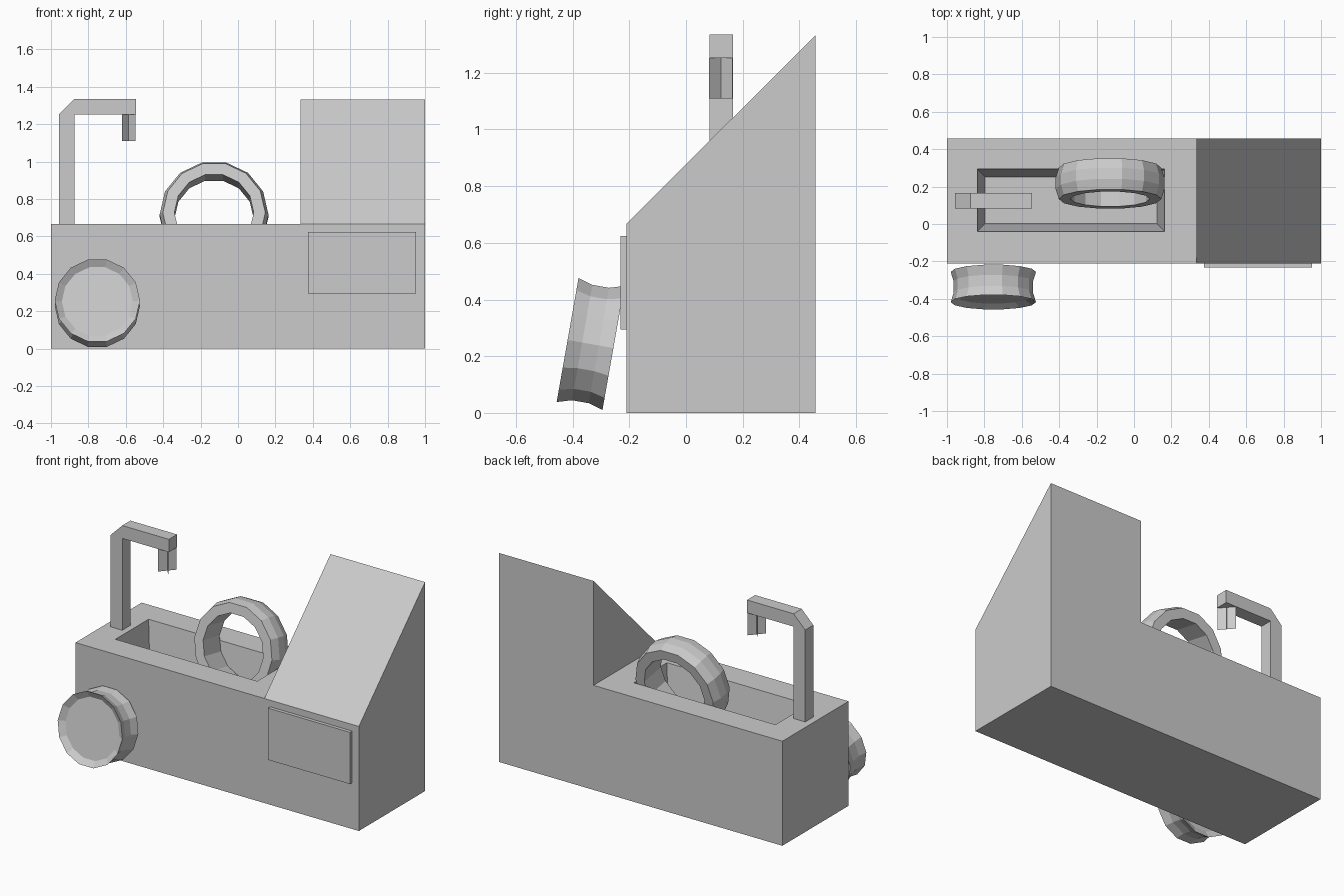
import bpy, bmesh, math
from mathutils import Matrix, Vector

if "Cube" in bpy.data.objects:
    bpy.data.objects.remove(bpy.data.objects["Cube"])


def finish(name, bm):
    bmesh.ops.recalc_face_normals(bm, faces=bm.faces)
    me = bpy.data.meshes.new(name)
    bm.to_mesh(me)
    bm.free()
    ob = bpy.data.objects.new(name, me)
    bpy.context.collection.objects.link(ob)
    return ob


def extrude_xz(profile, y0, y1):
    """Front-view outline extruded along y."""
    bm = bmesh.new()
    face = bm.faces.new([bm.verts.new((x, y0, z)) for x, z in profile])
    new = bmesh.ops.extrude_face_region(bm, geom=[face])["geom"]
    bmesh.ops.translate(bm, vec=(0, y1 - y0, 0),
                        verts=[v for v in new if isinstance(v, bmesh.types.BMVert)])
    bmesh.ops.recalc_face_normals(bm, faces=bm.faces)
    return bm


def wheel(name, profile, centre, tilt, closed, sides=14):
    """Lathe a (radius, depth) profile round the y axis, then lean it back."""
    bm = bmesh.new()
    rings = []
    for r, d in profile:
        rings.append([bm.verts.new((r * math.cos(2 * math.pi * i / sides), d,
                                    r * math.sin(2 * math.pi * i / sides)))
                      for i in range(sides)])
    pairs = list(zip(rings, rings[1:]))
    if closed:
        pairs.append((rings[-1], rings[0]))
    else:
        bm.faces.new(rings[0])
        bm.faces.new(rings[-1])
    for a, b in pairs:
        for i in range(sides):
            j = (i + 1) % sides
            bm.faces.new((a[i], a[j], b[j], b[i]))
    ob = finish(name, bm)
    ob.data.transform(Matrix.Translation(centre) @ Matrix.Rotation(math.radians(-tilt), 4, 'X'))
    return ob


# Body: stepped block, front of the tall end pulled down into a slope
TOP, FRONT, BACK = 0.667, -0.21, 0.457
bm = extrude_xz([(-1, 0), (1, 0), (1, 1.333), (0.333, 1.333), (0.333, TOP), (-1, TOP)], FRONT, BACK)
for v in bm.verts:
    if v.co.y < 0 and v.co.z > 1:
        v.co.z = TOP
bmesh.ops.remove_doubles(bm, verts=bm.verts, dist=0.001)
bm.normal_update()
deck = next(f for f in bm.faces if f.normal.z > 0.9)

# Basin: rim opening, then tapered walls down to the floor
for hx, hy, z in ((0.5, 0.167, TOP), (0.46, 0.125, 0.35)):
    bmesh.ops.inset_individual(bm, faces=[deck], thickness=0.03)
    mid = deck.calc_center_median()
    for v in deck.verts:
        v.co = Vector((-0.337 + math.copysign(hx, v.co.x - mid.x),
                       0.127 + math.copysign(hy, v.co.y - mid.y), z))
finish("body", bm)

# Front panel
finish("front_panel", extrude_xz([(0.375, 0.295), (0.953, 0.295), (0.953, 0.625), (0.375, 0.625)],
                                 -0.232, FRONT))

# Spout: post and arm with a chamfered elbow
finish("spout", extrude_xz([(-0.957, TOP), (-0.875, TOP), (-0.875, 1.253), (-0.546, 1.253),
                            (-0.546, 1.335), (-0.875, 1.335), (-0.957, 1.253)], 0.083, 0.165))

# Water stream: two crossed sheets under the spout
bm = bmesh.new()
for s in (-1, 1):
    bm.faces.new([bm.verts.new((-0.585 + k * 0.036, 0.123 + k * s * 0.041, z))
                  for k, z in ((-1, 1.11), (1, 1.11), (1, 1.253), (-1, 1.253))])
finish("water_stream", bm)

# Front wheel: waisted rim with recessed discs
wheel("front_wheel", [(0.19, -0.057), (0.228, -0.082), (0.212, -0.03),
                      (0.212, 0.03), (0.228, 0.082), (0.19, 0.057)],
      (-0.752, -0.337, 0.243), 10, False)

# Ring standing in the basin: barrel-shaped outside, straight bore
wheel("basin_ring", [(0.212, -0.085), (0.274, -0.085), (0.291, -0.03),
                     (0.291, 0.03), (0.274, 0.085), (0.212, 0.085)],
      (-0.128, 0.217, 0.711), 11, True)
